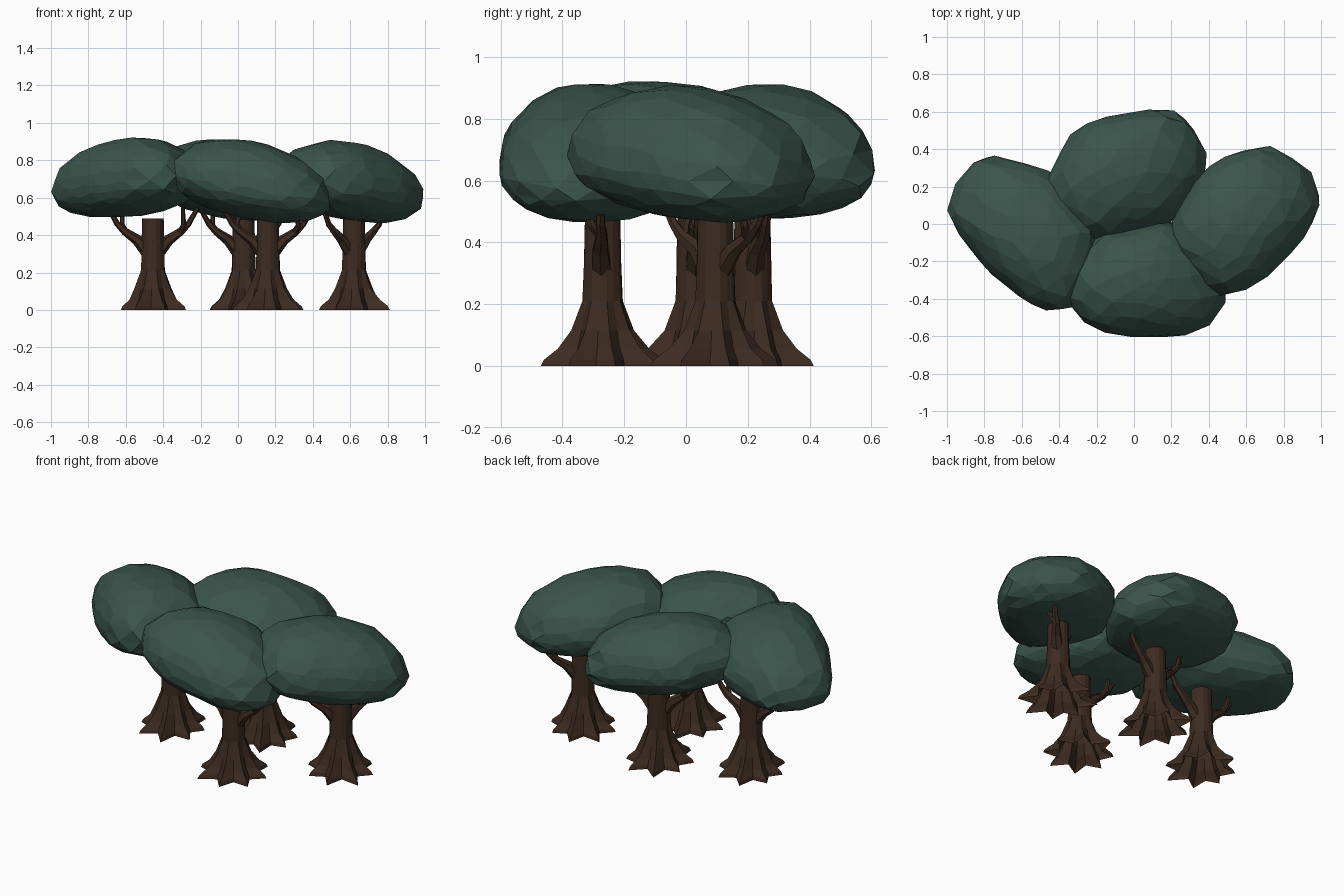
import bpy, bmesh, math, random
from mathutils import Vector

if "Cube" in bpy.data.objects:
    bpy.data.objects.remove(bpy.data.objects["Cube"])

random.seed(4)


def material(name, rgb):
    m = bpy.data.materials.new(name)
    m.diffuse_color = (*rgb, 1)
    m.use_nodes = True
    m.node_tree.nodes["Principled BSDF"].inputs["Base Color"].default_value = m.diffuse_color
    return m


LEAF = material("dark green leaves", (0.043, 0.090, 0.072))
BARK = material("brown bark", (0.046, 0.024, 0.015))


def finish(bm, name, mat):
    bmesh.ops.recalc_face_normals(bm, faces=bm.faces)
    me = bpy.data.meshes.new(name)
    bm.to_mesh(me)
    bm.free()
    me.materials.append(mat)
    ob = bpy.data.objects.new(name, me)
    bpy.context.collection.objects.link(ob)
    return ob


def bridge(bm, rings, bottom=True):
    n = len(rings[0])
    for a, b in zip(rings, rings[1:]):
        for i in range(n):
            j = (i + 1) % n
            bm.faces.new((a[i], a[j], b[j], b[i]))
    if bottom:
        bm.faces.new(rings[0][::-1])
    bm.faces.new(rings[-1])


def outline_radius(poly, c, ang):
    """Distance from c to the closed outline in direction ang."""
    d = Vector((math.cos(ang), math.sin(ang)))
    best = 0.1
    for i, p in enumerate(poly):
        a = Vector(p) - c
        e = Vector(poly[(i + 1) % len(poly)]) - c - a
        den = d.x * e.y - d.y * e.x
        if abs(den) < 1e-9:
            continue
        t = (a.x * e.y - a.y * e.x) / den
        s = (a.x * d.y - a.y * d.x) / den
        if t > 0 and -1e-6 <= s <= 1 + 1e-6:
            best = max(best, t)
    return best


def crown(name, poly, tilt_dir, slope, base):
    """Squashed faceted ball following a plan outline, leaning along tilt_dir."""
    xs, ys = zip(*poly)
    c = Vector(((min(xs) + max(xs)) / 2, (min(ys) + max(ys)) / 2))
    down = Vector((math.cos(tilt_dir), math.sin(tilt_dir)))
    bm = bmesh.new()
    bmesh.ops.create_icosphere(bm, subdivisions=3, radius=1)
    for v in bm.verts:
        n = (v.co + Vector([random.uniform(-.06, .06) for _ in range(3)])).normalized()
        r = math.hypot(n.x, n.y)
        ang = math.atan2(n.y, n.x)
        # slightly rounded outline, fuller underside
        R = sum(outline_radius(poly, c, ang + k) for k in (-.05, 0, .05)) / 3 * 1.013
        p = Vector((math.cos(ang), math.sin(ang))) * (R * r ** (0.95 if n.z > 0 else 0.8))
        z = base + n.z * (0.255 if n.z > 0 else 0.165) - slope * p.dot(down)
        v.co = (c.x + p.x, c.y + p.y, z + random.uniform(-.004, .004))
    finish(bm, name, LEAF)


def trunk(name, x, y, turn):
    """Round trunk, open below, flaring into eight pointed roots."""
    bm = bmesh.new()
    lobes = [random.uniform(.95, 1.05) * (.93 + .2 * abs(math.sin(i * math.tau / 8 + .3))) for i in range(8)]
    rings = []
    for z, tip, valley in ((0, .19, .125), (.02, .18, .12), (.055, .138, .098),
                           (.115, .104, .083), (.21, .067, .063),
                           (.35, .061, .061), (.49, .058, .058)):
        ring = []
        for i in range(16):
            r = valley if i % 2 else tip * (lobes[i // 2] if z < .1 else 1)
            a = turn + i * math.tau / 16
            ring.append(bm.verts.new((x + r * math.cos(a), y + r * math.sin(a), z)))
        rings.append(ring)
    bridge(bm, rings, bottom=False)
    finish(bm, name, BARK)


def branch(name, x, y, ang, pts):
    """Tapered tube; pts are (distance out, sideways, height, radius)."""
    out = Vector((math.cos(ang), math.sin(ang), 0))
    side = Vector((-out.y, out.x, 0))
    path = [Vector((x, y, h)) + out * d + side * s for d, s, h, _ in pts]
    bm = bmesh.new()
    rings = []
    for i, p in enumerate(path):
        t = (path[min(i + 1, len(path) - 1)] - path[max(i - 1, 0)]).normalized()
        u = t.cross(side).normalized()
        w = t.cross(u)
        rings.append([bm.verts.new(p + pts[i][3] * (u * math.cos(k * math.tau / 6) + w * math.sin(k * math.tau / 6)))
                      for k in range(6)])
    bridge(bm, rings)
    finish(bm, name, BARK)


MAIN = ((.03, 0, .31, .036), (.085, 0, .375, .029), (.15, .01, .42, .021), (.19, .01, .46, .016), (.24, .015, .545, .011))
FORK = ((.14, .01, .41, .017), (.165, -.02, .455, .014), (.16, -.05, .545, .010))

# name, trunk x, y, branch angle, crown lean direction, slope, crown height, plan outline
TREES = (
    ("left", -.455, .03, 0, 140, .09, .665,
     ((-1, .06), (-.95, .22), (-.82, .36), (-.72, .36), (-.45, .28), (-.27, .1), (-.19, -.06),
      (-.24, -.28), (-.35, -.47), (-.53, -.45), (-.78, -.25), (-.93, -.06))),
    ("back", .03, .215, 10, -10, .13, .65,
     ((-.48, .2), (-.38, .4), (-.33, .49), (-.2, .56), (.09, .61), (.25, .6), (.38, .4),
      (.39, .31), (.32, .16), (.2, .0), (-.13, -.09), (-.26, -.09), (-.42, .06))),
    ("right", .62, .095, 42, 25, .14, .645,
     ((.2, 0), (.35, .27), (.51, .37), (.72, .42), (.94, .29), (1, .1), (.89, -.1),
      (.7, -.29), (.54, -.38), (.43, -.38), (.28, -.22), (.2, -.13))),
    ("front", .16, -.27, -5, 0, .17, .65,
     ((-.36, -.4), (-.26, -.53), (-.1, -.6), (.25, -.6), (.42, -.53), (.5, -.39), (.48, -.27),
      (.37, -.1), (.2, .02), (-.21, -.06), (-.36, -.3))),
)

for name, x, y, ang, lean, slope, base, poly in TREES:
    a = math.radians(ang)
    trunk(name + "_trunk", x, y, a + .3)
    for k in (0, 1):
        branch(f"{name}_branch_{k + 1}", x, y, a + k * math.pi, MAIN)
        branch(f"{name}_fork_{k + 1}", x, y, a + k * math.pi, FORK)
    crown(name + "_crown", poly, math.radians(lean), slope, base)
